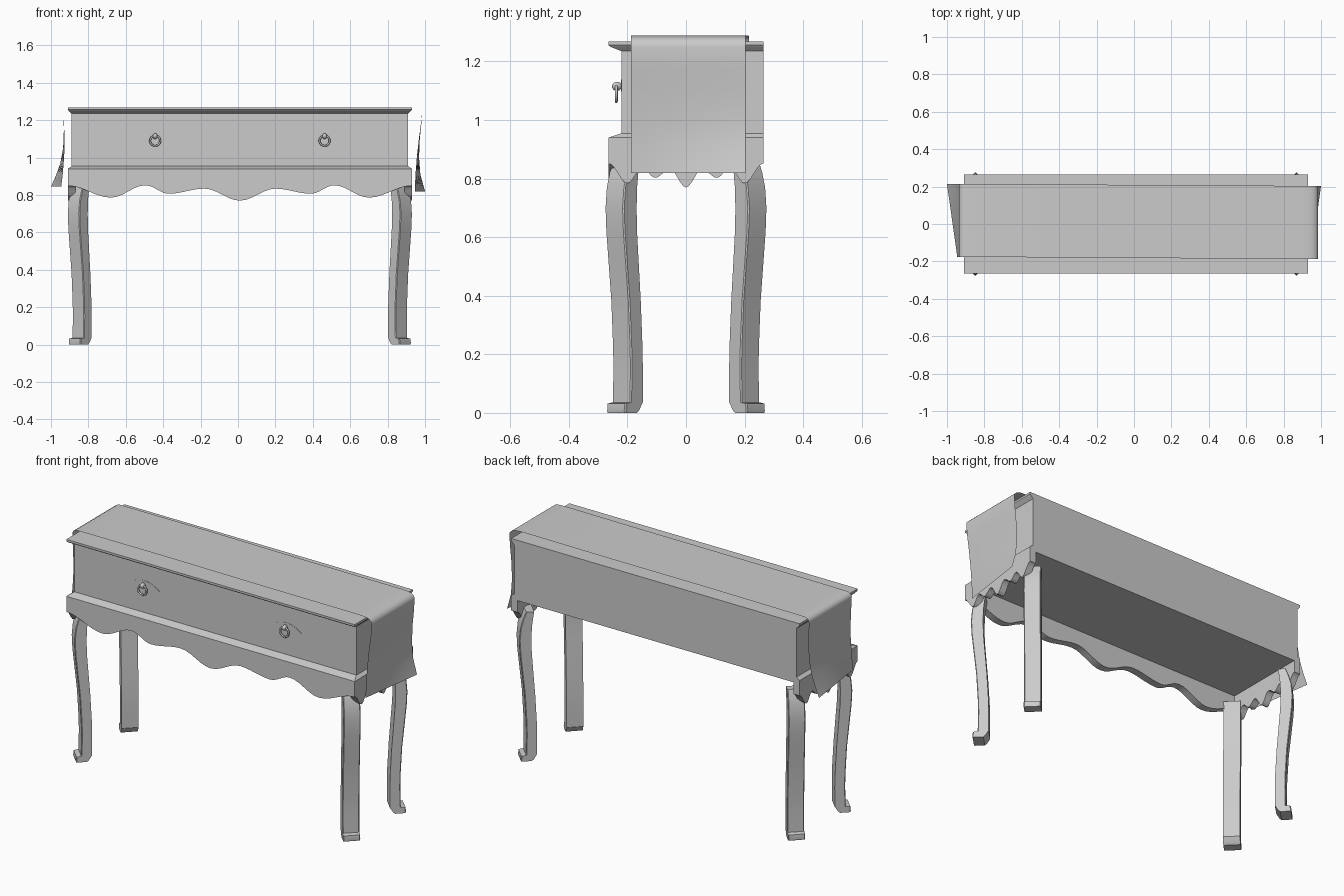
import bpy, bmesh, math
from mathutils import Vector

if "Cube" in bpy.data.objects:
    bpy.data.objects.remove(bpy.data.objects["Cube"])

CX = 0.01  # the cabinet sits slightly off centre under the draped cloth

wood = bpy.data.materials.new("plain grey")
wood.diffuse_color = (0.6, 0.6, 0.6, 1)
wood.use_nodes = True
wood.node_tree.nodes["Principled BSDF"].inputs["Base Color"].default_value = wood.diffuse_color


def finish(bm, name, smooth=None, solid=True):
    if solid:
        bmesh.ops.recalc_face_normals(bm, faces=bm.faces)
    me = bpy.data.meshes.new(name)
    bm.to_mesh(me)
    bm.free()
    ob = bpy.data.objects.new(name, me)
    bpy.context.collection.objects.link(ob)
    me.materials.append(wood)
    if smooth:
        bpy.ops.object.select_all(action='DESELECT')
        ob.select_set(True)
        bpy.context.view_layer.objects.active = ob
        bpy.ops.object.shade_smooth_by_angle(angle=math.radians(smooth))
    return ob


def loft(name, rings, caps=True, closed=True, smooth=None):
    """Skin a list of equally long point rings."""
    bm = bmesh.new()
    vs = [[bm.verts.new(p) for p in r] for r in rings]
    n = len(vs[0])
    for a, b in zip(vs, vs[1:]):
        for i in range(n if closed else n - 1):
            j = (i + 1) % n
            bm.faces.new((a[i], a[j], b[j], b[i]))
    if caps:
        bm.faces.new(vs[0][::-1])
        bm.faces.new(vs[-1])
    return finish(bm, name, smooth, solid=caps)


def rect(hx, y0, y1, z):
    return [(CX - hx, y0, z), (CX + hx, y0, z), (CX + hx, y1, z), (CX - hx, y1, z)]


def wave(half, steps=6):
    """Mirrored scalloped edge, eased between the listed high and low points."""
    out = []
    for (a, za), (b, zb) in zip(half, half[1:]):
        for k in range(steps):
            t = k / steps
            e = (1 - math.cos(math.pi * t)) / 2
            out.append((a + (b - a) * t, za + (zb - za) * e))
    out.append(half[-1])
    return [(-u, z) for u, z in out[:0:-1]] + out


def prism(name, outline, place, d0, d1, smooth=None):
    loft(name, [[place(u, z, d) for u, z in outline] for d in (d0, d1)], smooth=smooth)


# cabinet body, moulded top and base moulding
loft("cabinet_body", [rect(0.90, -0.22, 0.265, z) for z in (0.92, 1.245)])
loft("table_top", [rect(0.90, -0.22, 0.265, 1.235), rect(0.915, -0.258, 0.265, 1.25),
                   rect(0.92, -0.265, 0.265, 1.256), rect(0.92, -0.265, 0.265, 1.268)])
loft("base_moulding", [rect(0.92, -0.265, 0.265, 0.925), rect(0.92, -0.265, 0.265, 0.94),
                       rect(0.90, -0.222, 0.265, 0.954)])

# scalloped aprons
front = wave([(0, .77), (.19, .834), (.38, .807), (.505, .852), (.69, .786), (.92, .85)])
prism("front_apron", front + [(.92, .94), (-.92, .94)],
      lambda u, z, d: (CX + u, d, z), -0.265, -0.222, smooth=30)
side = wave([(0, .77), (.055, .832), (.105, .803), (.15, .835), (.20, .784), (.265, .852)])
for s, label in ((-1, "left"), (1, "right")):
    prism(label + "_apron", side + [(.265, .935), (-.265, .935)],
          lambda u, z, d: (CX + s * d, u, z), 0.88, 0.92, smooth=30)

# curved legs set diagonally: height, centre x, half depth
LEG = [(.0, .864, .028), (.008, .861, .034), (.032, .855, .040), (.036, .845, .029),
       (.15, .844, .028), (.22, .845, .028), (.30, .848, .028), (.38, .851, .028),
       (.46, .856, .029), (.54, .861, .030), (.62, .866, .031), (.70, .868, .032),
       (.77, .865, .030), (.82, .858, .026), (.86, .85, .021)]
for sx, lx in ((-1, "left"), (1, "right")):
    for sy, ly in ((-1, "front"), (1, "back")):
        out = Vector((sx, sy, 0)).normalized()
        tan = Vector((-sy, sx, 0)).normalized()
        rings = []
        for z, c, r in LEG:
            m = Vector((CX + sx * c, sy * (c - 0.645), z))
            w, b = 0.045, 0.004  # half width and corner chamfer
            rings.append([m + out * p + tan * q for p, q in
                          ((r, -w + b), (r, w - b), (r - b, w), (-r, w), (-r, -w), (r - b, -w))])
        loft(f"{ly}_{lx}_leg", rings, smooth=30)

# drawer pulls: arched backplate, knob and ring
for x, label in ((-0.443, "left"), (0.463, "right")):
    arch = [(u / 100, 1.138 - 4.0 * (u / 100) ** 2) for u in range(-10, 11, 2)]
    under = [(u / 100, 1.128 - 3.0 * (u / 100) ** 2) for u in range(10, -11, -2)]
    prism(label + "_pull_plate", arch + under, lambda u, z, d: (x + u, d, z), -0.2215, -0.215)
    bpy.ops.mesh.primitive_torus_add(major_radius=0.027, minor_radius=0.005, major_segments=28,
                                     minor_segments=8, location=(x, -0.238, 1.09),
                                     rotation=(math.pi / 2, 0, 0))
    ring = bpy.context.object
    ring.name = label + "_pull_ring"
    bpy.ops.mesh.primitive_uv_sphere_add(segments=14, ring_count=8, radius=0.013,
                                         location=(x, -0.236, 1.115))
    knob = bpy.context.object
    knob.name = label + "_pull_knob"
    knob.scale = (1, 1.3, 1.2)
    for ob in (ring, knob):
        ob.data.materials.append(wood)
        ob.data.polygons.foreach_set("use_smooth", [True] * len(ob.data.polygons))

# cloth runner: (x at front edge, x at back edge, height) from left hem to right hem
CLOTH = [(-.945, -1.0, .845), (-.938, -.975, .90), (-.932, -.95, .97), (-.927, -.935, 1.05),
         (-.929, -.931, 1.15), (-.934, -.934, 1.24), (-.935, -.935, 1.262), (-.929, -.929, 1.277),
         (-.912, -.912, 1.286), (-.87, -.87, 1.287), (-.30, -.30, 1.289), (.30, .30, 1.287),
         (.90, .90, 1.288), (.945, .945, 1.286), (.968, .968, 1.279), (.982, .982, 1.266),
         (.985, .985, 1.25), (.978, .980, 1.18), (.967, .972, 1.10), (.956, .968, 1.0),
         (.949, .975, .91), (.945, 1.0, .82)]
rows = []
for xa, xb, z in CLOTH:
    u = (xa + 1) / 2
    y0, y1 = -0.175 - 0.013 * u, 0.215 - 0.012 * u
    rows.append([(xa + (xb - xa) * t, y0 + (y1 - y0) * t, z)
                 for t in [k / 8 for k in range(9)]])
loft("cloth_runner", [r[::-1] for r in rows], caps=False, closed=False, smooth=60)
